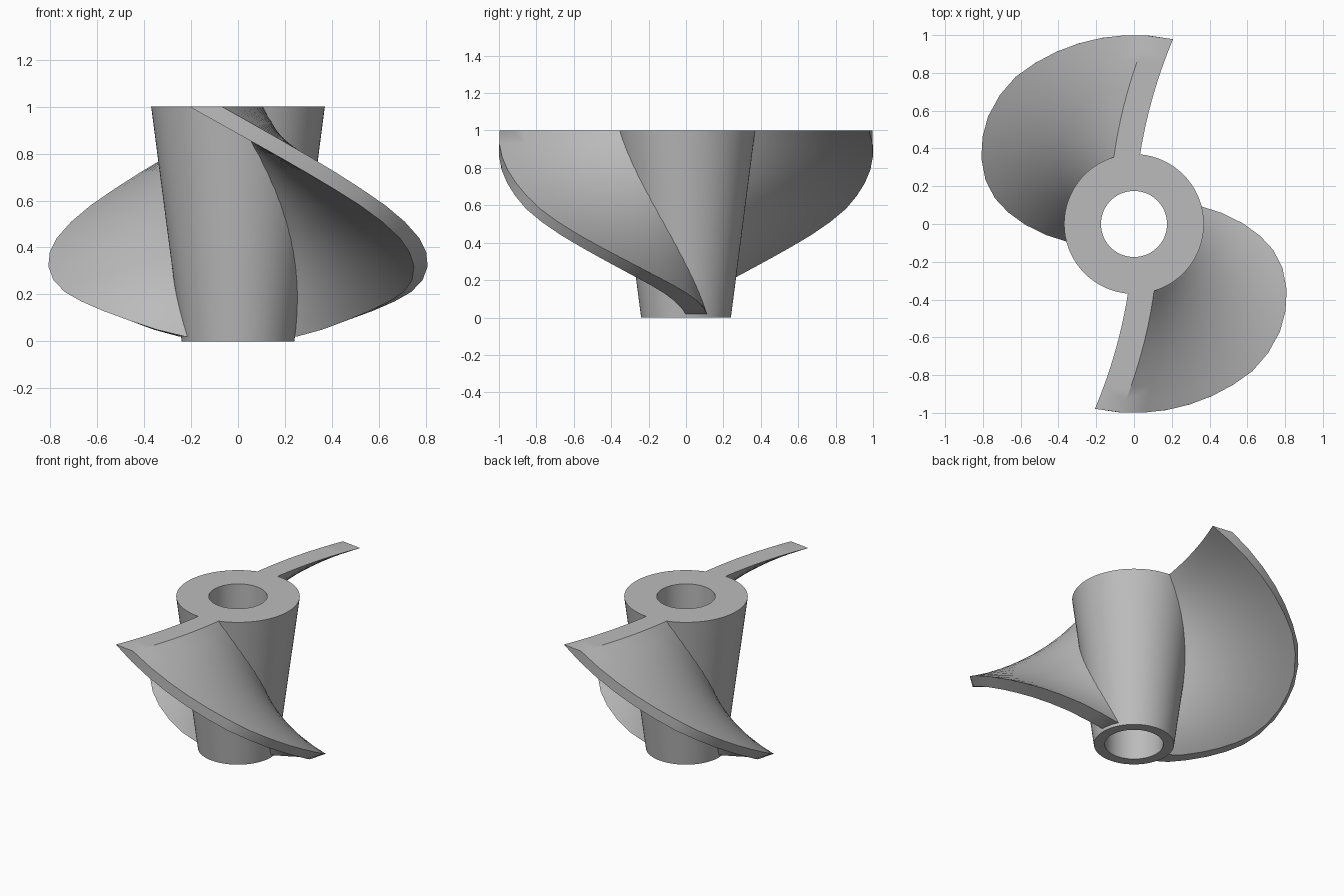
import bpy, bmesh
from math import radians, sin, cos, tau

cube = bpy.data.objects.get("Cube")
if cube:
    bpy.data.objects.remove(cube, do_unlink=True)

metal = bpy.data.materials.new("plain_grey")
metal.use_nodes = True
GREY = (0.5, 0.5, 0.5, 1)
metal.diffuse_color = GREY
metal.node_tree.nodes["Principled BSDF"].inputs["Base Color"].default_value = GREY


def finish(bm, name):
    """Turn a bmesh into a smooth-shaded object with sharp corners."""
    bmesh.ops.remove_doubles(bm, verts=bm.verts, dist=1e-5)
    bmesh.ops.recalc_face_normals(bm, faces=bm.faces)
    mesh = bpy.data.meshes.new(name)
    bm.to_mesh(mesh)
    bm.free()
    mesh.materials.append(metal)
    obj = bpy.data.objects.new(name, mesh)
    bpy.context.collection.objects.link(obj)
    bpy.ops.object.select_all(action="DESELECT")
    obj.select_set(True)
    bpy.context.view_layer.objects.active = obj
    bpy.ops.object.shade_smooth_by_angle(angle=radians(32))
    return obj


def hub_radius(z):
    return 0.24 + 0.13 * z


# Tapered hub with a straight bore
BORE = 0.175
bm = bmesh.new()
profile = [(BORE, 0), (hub_radius(0), 0), (hub_radius(1), 1), (BORE, 1)]
ring = [bm.verts.new((r, 0, z)) for r, z in profile]
edges = [bm.edges.new((ring[i], ring[(i + 1) % 4])) for i in range(4)]
bmesh.ops.spin(bm, geom=ring + edges, cent=(0, 0, 0), axis=(0, 0, 1),
               angle=tau, steps=72)
finish(bm, "hub")

# Rim outline of a blade: height, radius
RIM = [(0.02, 0.25), (0.05, 0.36), (0.09, 0.47), (0.13, 0.575), (0.17, 0.67),
       (0.21, 0.75), (0.26, 0.82), (0.32, 0.88), (0.38, 0.925), (0.44, 0.96),
       (0.51, 0.985), (0.58, 1), (0.65, 1), (0.72, 1), (0.79, 1), (0.86, 1),
       (0.93, 1), (1, 1)]
COLUMNS = 10


def blade_point(z, r, side, turn):
    """Point on the lower (side 0) or upper (side 1) helical face."""
    angle = radians(1 - (96 + 11 * (r - 0.37)) * z) + turn
    angle += side * (0.12 + 0.02 * z) / r
    return (r * cos(angle), r * sin(angle), z)


def make_blade(name, turn):
    bm = bmesh.new()
    rows = []
    for z, rim in RIM:
        root = hub_radius(z) - 0.025
        radii = [root + (rim - root) * i / COLUMNS for i in range(COLUMNS + 1)]
        rows.append([[bm.verts.new(blade_point(z, r, side, turn)) for r in radii]
                     for side in (0, 1)])
    for a, b in zip(rows, rows[1:]):
        # Lower and upper faces
        for side in (0, 1):
            for i in range(COLUMNS):
                bm.faces.new((a[side][i], a[side][i + 1],
                              b[side][i + 1], b[side][i]))
        # Root and rim bands
        for i in (0, COLUMNS):
            bm.faces.new((a[0][i], a[1][i], b[1][i], b[0][i]))
    # Flat ends
    for low, high in (rows[0], rows[-1]):
        for i in range(COLUMNS):
            bm.faces.new((low[i], low[i + 1], high[i + 1], high[i]))
    return finish(bm, name)


make_blade("front_blade", 0)
make_blade("back_blade", tau / 2)
